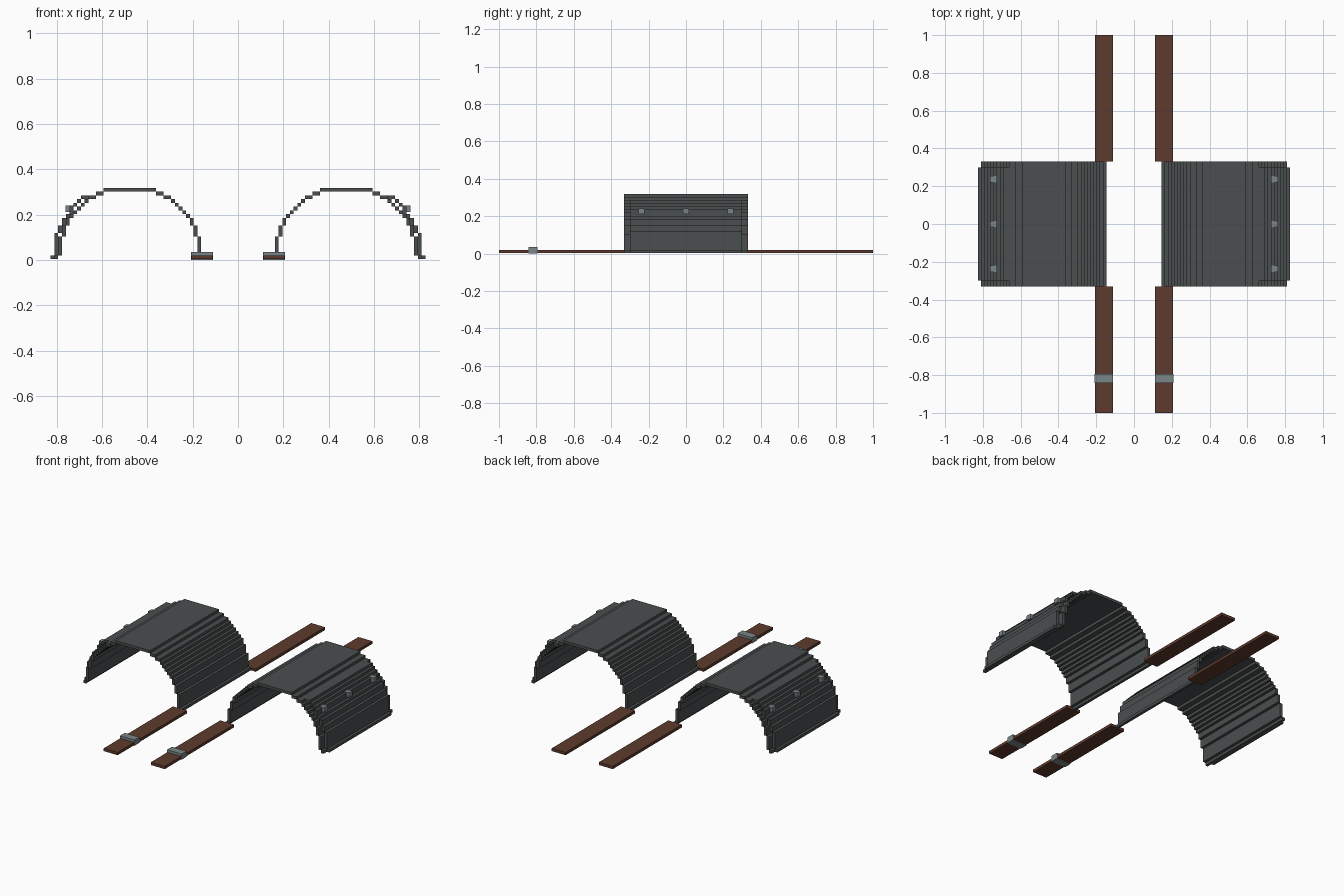
import bpy, bmesh, math
from mathutils import Matrix

if "Cube" in bpy.data.objects:
    bpy.data.objects.remove(bpy.data.objects["Cube"])

V = 0.0166      # size of one step in the stepped arch
CX = 0.478      # centre of each arch
Z0 = 0.003      # bottom of the arches


def material(name, rgb):
    m = bpy.data.materials.new(name)
    m.diffuse_color = (*rgb, 1)
    m.use_nodes = True
    m.node_tree.nodes["Principled BSDF"].inputs["Base Color"].default_value = m.diffuse_color
    return m


iron = material("dark iron", (0.070, 0.077, 0.078))
leather = material("brown leather", (0.110, 0.043, 0.026))
steel = material("light steel", (0.195, 0.235, 0.245))


def boxes(name, parts, mat):
    """One object made of boxes given as (x0, x1, y0, y1, z0, z1)."""
    bm = bmesh.new()
    for x0, x1, y0, y1, z0, z1 in parts:
        x0, x1 = min(x0, x1), max(x0, x1)
        place = Matrix.Translation(((x0 + x1) / 2, (y0 + y1) / 2, (z0 + z1) / 2))
        size = Matrix.Diagonal((x1 - x0, y1 - y0, z1 - z0, 1))
        bmesh.ops.create_cube(bm, size=1, matrix=place @ size)
    me = bpy.data.meshes.new(name)
    bm.to_mesh(me)
    bm.free()
    me.materials.append(mat)
    ob = bpy.data.objects.new(name, me)
    bpy.context.collection.objects.link(ob)
    return ob


def stepped_arc(radius, rows):
    """Quarter arc as runs (inner, outer, bottom, top), in steps."""
    half = [math.floor(math.sqrt(max(radius**2 - (k + 0.5)**2, 0))) for k in range(rows + 1)]
    half[0] = round(radius)                     # small foot flare
    runs = []
    for k in range(rows):
        inner = min(half[k + 1], half[k] - 1)
        if runs and runs[-1][:2] == [half[k] - 1, half[k]]:
            runs[-1][0] = inner if inner == half[k] - 1 else runs[-1][0]
            if inner == half[k] - 1:
                runs[-1][3] = k + 1
                continue
        runs.append([inner, half[k], k, k + 1])
    return runs


def to_box(run, side, flank, depth):
    """side: which arch, flank: +1 outer slope, -1 inner slope."""
    a, b, lo, hi = run
    return (side * (CX + flank * a * V), side * (CX + flank * b * V),
            -depth, depth, Z0 + lo * V, Z0 + hi * V)


for side, label in ((-1, "left"), (1, "right")):
    # main shoulder shell: both slopes and the flat top
    slopes = stepped_arc(20.02, 18)
    shell = [to_box(r, side, f, 0.332) for r in slopes for f in (-1, 1)]
    shell.append(to_box((-7, 7, 18, 19), side, 1, 0.332))
    boxes(label + "_shell", shell, iron)

    # second plate over the outer slope
    plate = [to_box(r, side, 1, 0.299) for r in stepped_arc(21.05, 17)]
    boxes(label + "_outer_plate", plate, iron)

    # studs along the outer plate
    boxes(label + "_studs",
          [(side * 0.727, side * 0.762, y - 0.016, y + 0.016, 0.212, 0.241)
           for y in (-0.237, 0, 0.237)], steel)

    # straps in front of and behind the shell
    for y0, y1, where in ((-1, -0.332, "front"), (0.332, 1, "back")):
        boxes(f"{label}_{where}_strap",
              [(side * 0.112, side * 0.206, y0, y1, 0.003, 0.02)], leather)

    # buckle around the front strap
    boxes(label + "_buckle",
          [(side * 0.110, side * 0.208, -0.841, -0.794, 0, 0.035)], steel)
